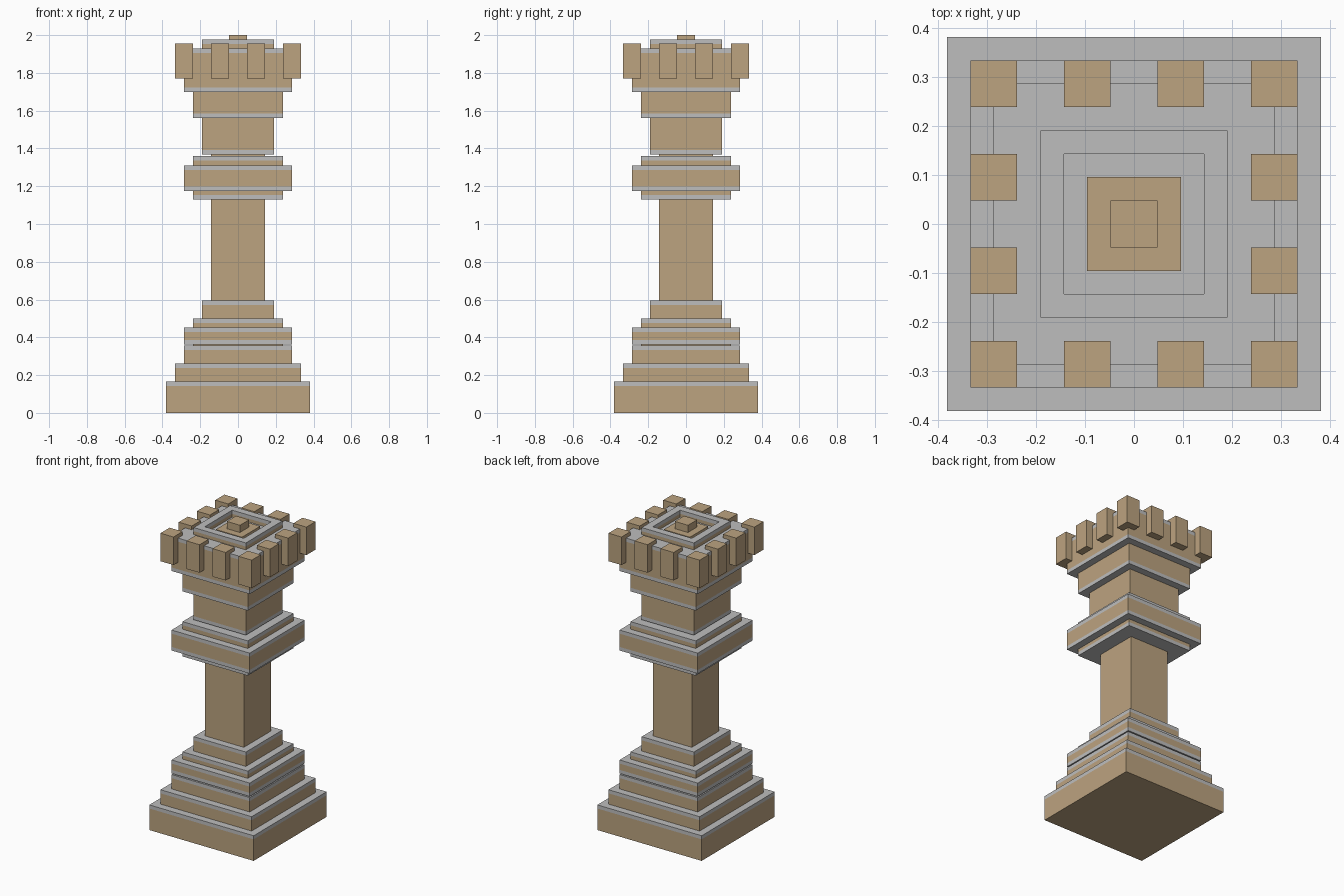
import bpy, bmesh
from mathutils import Matrix, Vector

if "Cube" in bpy.data.objects:
    bpy.data.objects.remove(bpy.data.objects["Cube"])


def material(name, col):
    m = bpy.data.materials.new(name)
    m.diffuse_color = (*col, 1)
    m.use_nodes = True
    m.node_tree.nodes["Principled BSDF"].inputs["Base Color"].default_value = m.diffuse_color
    return m


TAN = material("tan stone", (0.503, 0.367, 0.216))
GREY = material("grey trim", (0.515, 0.515, 0.515))


def boxes(name, mat, spans):
    """One object made of boxes given as (min corner, max corner)."""
    bm = bmesh.new()
    for lo, hi in spans:
        lo, hi = Vector(lo), Vector(hi)
        bmesh.ops.create_cube(bm, size=1, matrix=Matrix.Translation((lo + hi) / 2)
                              @ Matrix.Diagonal((*(hi - lo), 1)))
    me = bpy.data.meshes.new(name)
    bm.to_mesh(me)
    bm.free()
    me.materials.append(mat)
    ob = bpy.data.objects.new(name, me)
    bpy.context.collection.objects.link(ob)


def slab(name, mat, h, z0, z1):
    boxes(name, mat, [((-h, -h, z0), (h, h, z1))])


U = 1 / 21      # plan module
T = U / 2       # trim thickness


def tier(name, h, z0, z1, bottom=False, top=False):
    """Square tier with optional grey trim slabs at its ends."""
    a = z0 + T * bottom
    b = z1 - T * top
    slab(name, TAN, h, a, b)
    if bottom:
        slab(name + "_lower_trim", GREY, h, z0, a)
    if top:
        slab(name + "_upper_trim", GREY, h, b, z1)


# stepped base
tier("plinth", 8 * U, 0, .166, top=True)
tier("base_step_1", 7 * U, .166, .261, top=True)
tier("base_step_2", 6 * U, .261, .356, top=True)
tier("base_joint", 5 * U, .356, .363)
tier("base_step_3", 6 * U, .363, .452, bottom=True, top=True)
tier("base_step_4", 5 * U, .452, .5, top=True)
tier("base_step_5", 4 * U, .5, .595, top=True)

# shaft and collar
tier("shaft", 3 * U, .595, 1.13)
tier("collar_lower", 5 * U, 1.13, 1.175, bottom=True)
tier("collar_middle", 6 * U, 1.175, 1.31, bottom=True, top=True)
tier("collar_upper", 5 * U, 1.31, 1.36, top=True)
tier("neck_joint", 3 * U, 1.36, 1.367)

# flared head
tier("head_lower", 4 * U, 1.367, 1.56, bottom=True)
tier("head_middle", 5 * U, 1.56, 1.70, bottom=True)
tier("head_upper", 6 * U, 1.70, 1.93, bottom=True, top=True)

# battlements around the rim
starts = [-7, -3, 1, 5]
boxes("battlements", TAN,
      [((x * U, y * U, 1.77), ((x + 2) * U, (y + 2) * U, 1.955))
       for x in starts for y in starts if abs(x + 1) == 6 or abs(y + 1) == 6])


# raised square ring with a recessed plate and knob
def ring(name, mat, o, i, z0, z1):
    boxes(name, mat, [((-o, -o, z0), (o, -i, z1)), ((-o, i, z0), (o, o, z1)),
                      ((-o, -i, z0), (-i, i, z1)), ((i, -i, z0), (o, i, z1))])


ring("top_ring", TAN, 4 * U, 3 * U, 1.93, 1.952)
ring("top_ring_trim", GREY, 4 * U, 3 * U, 1.952, 1.976)
slab("top_plate", TAN, 2 * U, 1.93, 1.952)
slab("top_knob", TAN, U, 1.952, 2.0)
